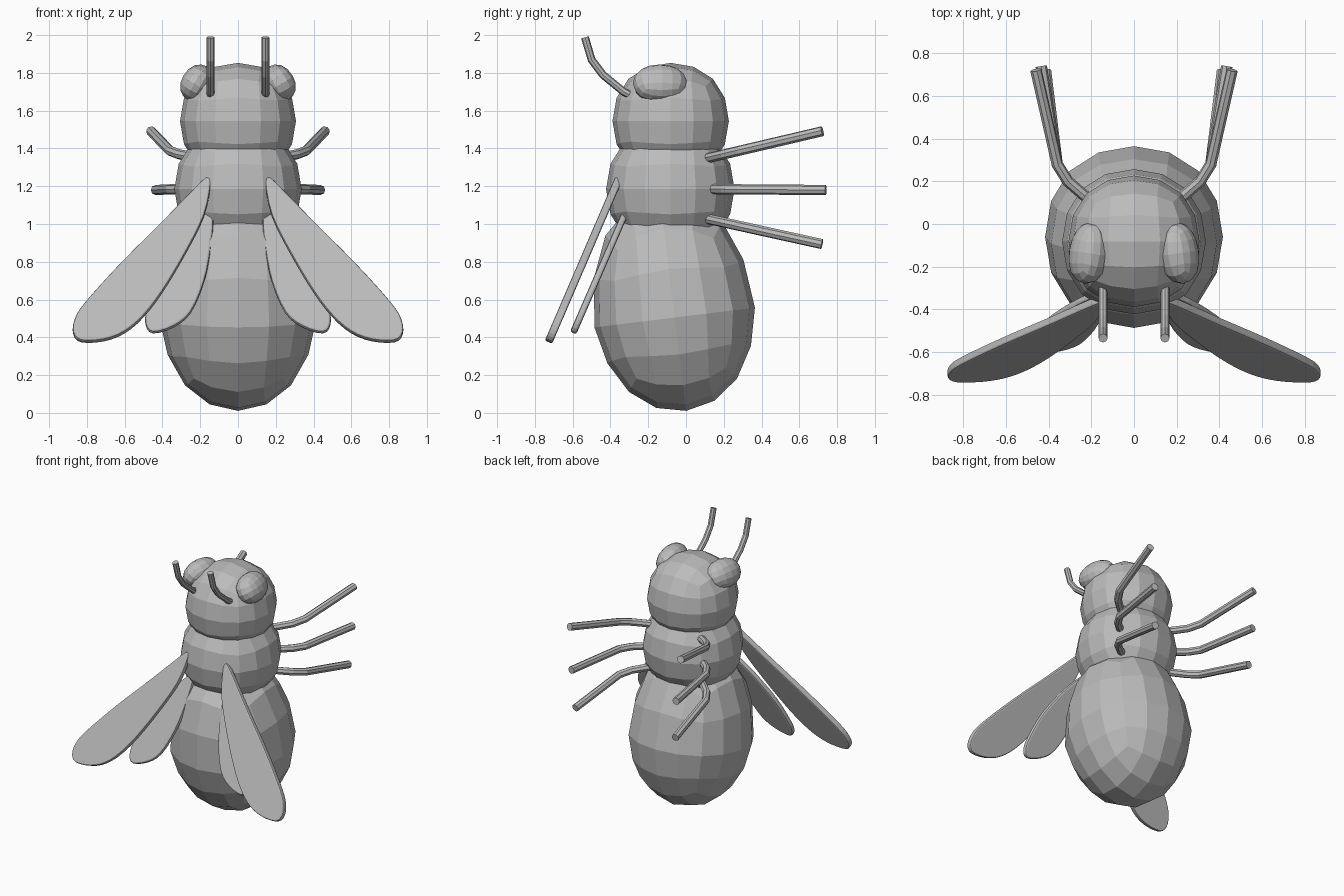
import bpy, bmesh, math
from mathutils import Vector

if "Cube" in bpy.data.objects:
    bpy.data.objects.remove(bpy.data.objects["Cube"], do_unlink=True)

grey = bpy.data.materials.new("plain grey")
grey.use_nodes = True
grey.diffuse_color = (0.5, 0.5, 0.5, 1)
grey.node_tree.nodes["Principled BSDF"].inputs["Base Color"].default_value = (0.5, 0.5, 0.5, 1)

SIDES = (("left", 1), ("right", -1))


def finish(obj, name):
    obj.name = name
    obj.data.name = name
    obj.data.materials.clear()
    obj.data.materials.append(grey)
    return obj


def rounded_ball(name, centre, radii, rotation=(0, 0, 0)):
    """Subdivided cube, normalised to the given radii, flat shaded."""
    bpy.ops.mesh.primitive_cube_add(size=2)
    obj = bpy.context.object
    mod = obj.modifiers.new("round", "SUBSURF")
    mod.levels = mod.render_levels = 2
    bpy.ops.object.modifier_apply(modifier=mod.name)
    reach = max(v.co.x for v in obj.data.vertices)
    for v in obj.data.vertices:
        v.co = Vector(c / reach * r for c, r in zip(v.co, radii))
    for p in obj.data.polygons:
        p.use_smooth = False
    obj.location = centre
    obj.rotation_euler = [math.radians(a) for a in rotation]
    return finish(obj, name)


def tube(name, points, radius):
    """Round rod along a bent path, closed at the ends."""
    curve = bpy.data.curves.new(name, "CURVE")
    curve.dimensions = "3D"
    curve.bevel_depth = radius
    curve.bevel_resolution = 2
    curve.use_fill_caps = True
    spline = curve.splines.new("POLY")
    spline.points.add(len(points) - 1)
    for p, co in zip(spline.points, points):
        p.co = (*co, 1)
    spline.use_smooth = False
    obj = bpy.data.objects.new(name, curve)
    bpy.context.collection.objects.link(obj)
    bpy.ops.object.select_all(action="DESELECT")
    obj.select_set(True)
    bpy.context.view_layer.objects.active = obj
    bpy.ops.object.convert(target="MESH")
    return finish(bpy.context.object, name)


def rounded_outline(points, steps=3):
    """Closed smooth loop passing through all the points."""
    pts = [Vector(p) for p in points]
    loop = []
    for i, b in enumerate(pts):
        a, c, d = pts[i - 1], pts[(i + 1) % len(pts)], pts[(i + 2) % len(pts)]
        for k in range(steps):
            t = k / steps
            loop.append(b + (c - a) * t / 2 + (a - 2.5 * b + 2 * c - d / 2) * t ** 2
                        + (1.5 * (b - c) + (d - a) / 2) * t ** 3)
    return loop


def wing(name, outline, side, root_y, root_z, slope, thickness):
    """Thin plate lying in a plane that leans forward towards the tip."""
    bm = bmesh.new()
    face = bm.faces.new([bm.verts.new((side * x, root_y - (root_z - z) * slope, z))
                         for x, z in rounded_outline(outline)])
    bm.normal_update()
    normal = face.normal.copy()
    bmesh.ops.translate(bm, verts=bm.verts, vec=-normal * thickness / 2)
    extruded = bmesh.ops.extrude_face_region(bm, geom=[face], use_keep_orig=True)
    top = [g for g in extruded["geom"] if isinstance(g, bmesh.types.BMVert)]
    bmesh.ops.translate(bm, verts=top, vec=normal * thickness)
    bmesh.ops.recalc_face_normals(bm, faces=bm.faces)
    mesh = bpy.data.meshes.new(name)
    bm.to_mesh(mesh)
    bm.free()
    obj = bpy.data.objects.new(name, mesh)
    bpy.context.collection.objects.link(obj)
    bevel = obj.modifiers.new("rim", "BEVEL")
    bevel.width = 0.012
    bevel.segments = 2
    bevel.limit_method = "ANGLE"
    bevel.angle_limit = math.radians(60)
    return finish(obj, name)


# Body: the abdomen is egg shaped, long above its widest ring and tapering below
abdomen = rounded_ball("abdomen", (0, -0.06, 0.505), (0.417, 0.428, 0.655), (7, 0, 0))
for v in abdomen.data.vertices:
    if v.co.z < 0:
        v.co.z *= 0.76
        v.co.xy = v.co.xy * (1 + 0.2 * v.co.z)
rounded_ball("thorax", (0, -0.083, 1.185), (0.337, 0.34, 0.337))
rounded_ball("head", (0, -0.081, 1.545), (0.307, 0.308, 0.308))

fore_wing = [(0.145, 1.21), (0.16, 1.24), (0.2, 1.215), (0.4, 1.01), (0.62, 0.79), (0.81, 0.58),
             (0.865, 0.49), (0.872, 0.42), (0.83, 0.378), (0.71, 0.383), (0.6, 0.425),
             (0.5, 0.51), (0.4, 0.64), (0.28, 0.84), (0.18, 1.04)]
hind_wing = [(0.13, 1.02), (0.15, 1.055), (0.19, 1.04), (0.3, 0.92), (0.42, 0.73), (0.48, 0.56),
             (0.49, 0.47), (0.45, 0.423), (0.34, 0.455), (0.25, 0.53), (0.18, 0.69), (0.145, 0.86)]
# Leg name, root height, rise per unit of depth, tip outward and tip depth
legs = [("front", 1.345, 0.235, 0.46, 0.722), ("middle", 1.185, -0.008, 0.435, 0.74),
        ("back", 1.03, -0.22, 0.415, 0.72)]

for label, s in SIDES:
    # Eyes and feelers
    rounded_ball(label + "_eye", (s * 0.212, -0.137, 1.743), (0.088, 0.145, 0.104), (0, s * -30, s * 8))
    tube(label + "_antenna", [(s * 0.145, y, z) for y, z in
                              ((-0.27, 1.67), (-0.33, 1.7), (-0.44, 1.79), (-0.5, 1.87), (-0.535, 1.988))],
         0.021)
    # Legs
    for part, height, rise, tip, depth in legs:
        path = ((0.18, 0.1), (0.235, 0.135), (0.31, 0.2), (0.36, 0.28), (tip, depth))
        tube(f"{label}_{part}_leg", [(s * x, y, height + rise * (y - 0.1)) for x, y in path], 0.027)
    # Wings
    wing(label + "_fore_wing", fore_wing, s, -0.36, 1.23, 0.43, 0.042)
    wing(label + "_hind_wing", hind_wing, s, -0.325, 1.05, 0.435, 0.036)
